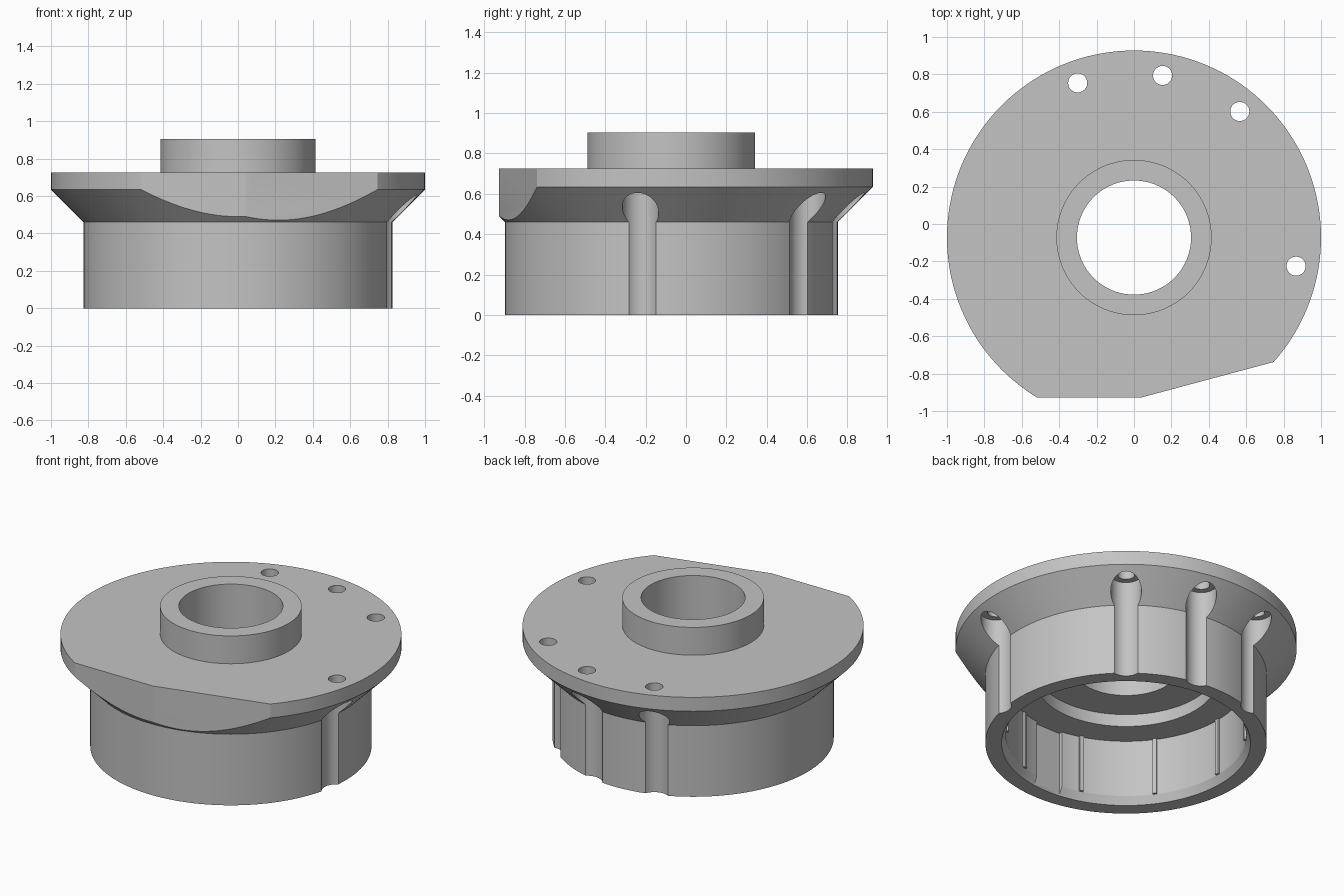
import bpy, bmesh, math
from mathutils import Matrix, Vector

if "Cube" in bpy.data.objects:
    bpy.data.objects.remove(bpy.data.objects["Cube"])

CY = -0.0725          # y of the turning axis
SEG = 144

metal = bpy.data.materials.new("plain_grey")
metal.diffuse_color = (0.55, 0.55, 0.55, 1)
metal.use_nodes = True
metal.node_tree.nodes["Principled BSDF"].inputs["Base Color"].default_value = metal.diffuse_color


def make(name, bm):
    bmesh.ops.recalc_face_normals(bm, faces=bm.faces)
    me = bpy.data.meshes.new(name)
    bm.to_mesh(me)
    bm.free()
    me.materials.append(metal)
    ob = bpy.data.objects.new(name, me)
    bpy.context.collection.objects.link(ob)
    return ob


def add_cylinder(bm, r, z0, z1, x, y, seg=40):
    bmesh.ops.create_cone(bm, cap_ends=True, segments=seg, radius1=r, radius2=r, depth=z1 - z0,
                          matrix=Matrix.Translation((x, y, (z0 + z1) / 2)))


def add_box(bm, r0, r1, width, z0, z1, deg):
    """Box spanning r0..r1 along a direction out from the axis."""
    m = (Matrix.Translation((0, CY, 0)) @ Matrix.Rotation(math.radians(deg), 4, 'Z')
         @ Matrix.Translation(((r0 + r1) / 2, 0, (z0 + z1) / 2))
         @ Matrix.Diagonal((r1 - r0, width, z1 - z0, 1)))
    bmesh.ops.create_cube(bm, size=1, matrix=m)


def cut(target, name, bm):
    cutter = make(name, bm)
    mod = target.modifiers.new(name, 'BOOLEAN')
    mod.operation = 'DIFFERENCE'
    mod.solver = 'EXACT'
    mod.object = cutter
    bpy.context.view_layer.objects.active = target
    bpy.ops.object.modifier_apply(modifier=name)
    bpy.data.objects.remove(cutter)


# Turned body: skirt, cone, flange, hub, bore and stepped cavity
profile = [(0.825, 0), (0.825, 0.46), (1.0, 0.635), (1.0, 0.725), (0.415, 0.725),
           (0.415, 0.905), (0.305, 0.905), (0.305, 0.50), (0.53, 0.50), (0.53, 0.42),
           (0.705, 0.42), (0.705, 0.05), (0.73, 0)]
bm = bmesh.new()
rings = []
for i in range(SEG):
    a = 2 * math.pi * i / SEG
    rings.append([bm.verts.new((r * math.cos(a), CY + r * math.sin(a), z)) for r, z in profile])
n = len(profile)
for i in range(SEG):
    p, q = rings[i], rings[(i + 1) % SEG]
    for j in range(n):
        k = (j + 1) % n
        bm.faces.new((p[j], q[j], q[k], p[k]))
body = make("flanged_housing", bm)

# Two flats trimmed off the front of the flange
for i, (dist, deg) in enumerate(((0.855, -90), (0.836, -75))):
    bm = bmesh.new()
    add_box(bm, dist, 1.6, 3, -0.2, 1.2, deg)
    cut(body, f"flat_cutter_{i}", bm)

# Screw holes with clearance grooves running down the skirt
for i, deg in enumerate((-10, 50, 80, 110)):
    a = math.radians(deg)
    x, y = 0.88 * math.cos(a), CY + 0.88 * math.sin(a)
    bm = bmesh.new()
    add_cylinder(bm, 0.09, -0.1, 0.632, x, y, 56)
    cut(body, f"groove_cutter_{i}", bm)
    bm = bmesh.new()
    add_cylinder(bm, 0.051, 0.4, 1.0, x, y)
    cut(body, f"hole_cutter_{i}", bm)

# Keyway inside the skirt at the front
bm = bmesh.new()
add_box(bm, 0.6, 0.722, 0.19, -0.1, 0.42, -90)
cut(body, "keyway_cutter", bm)

bpy.ops.object.select_all(action='DESELECT')
body.select_set(True)
bpy.context.view_layer.objects.active = body
bpy.ops.object.shade_smooth_by_angle(angle=math.radians(25))

# Thin grip ribs around the cavity wall
bm = bmesh.new()
for i in range(10):
    add_box(bm, 0.692, 0.72, 0.025, 0.05, 0.425, 36 * i)
make("grip_ribs", bm)
